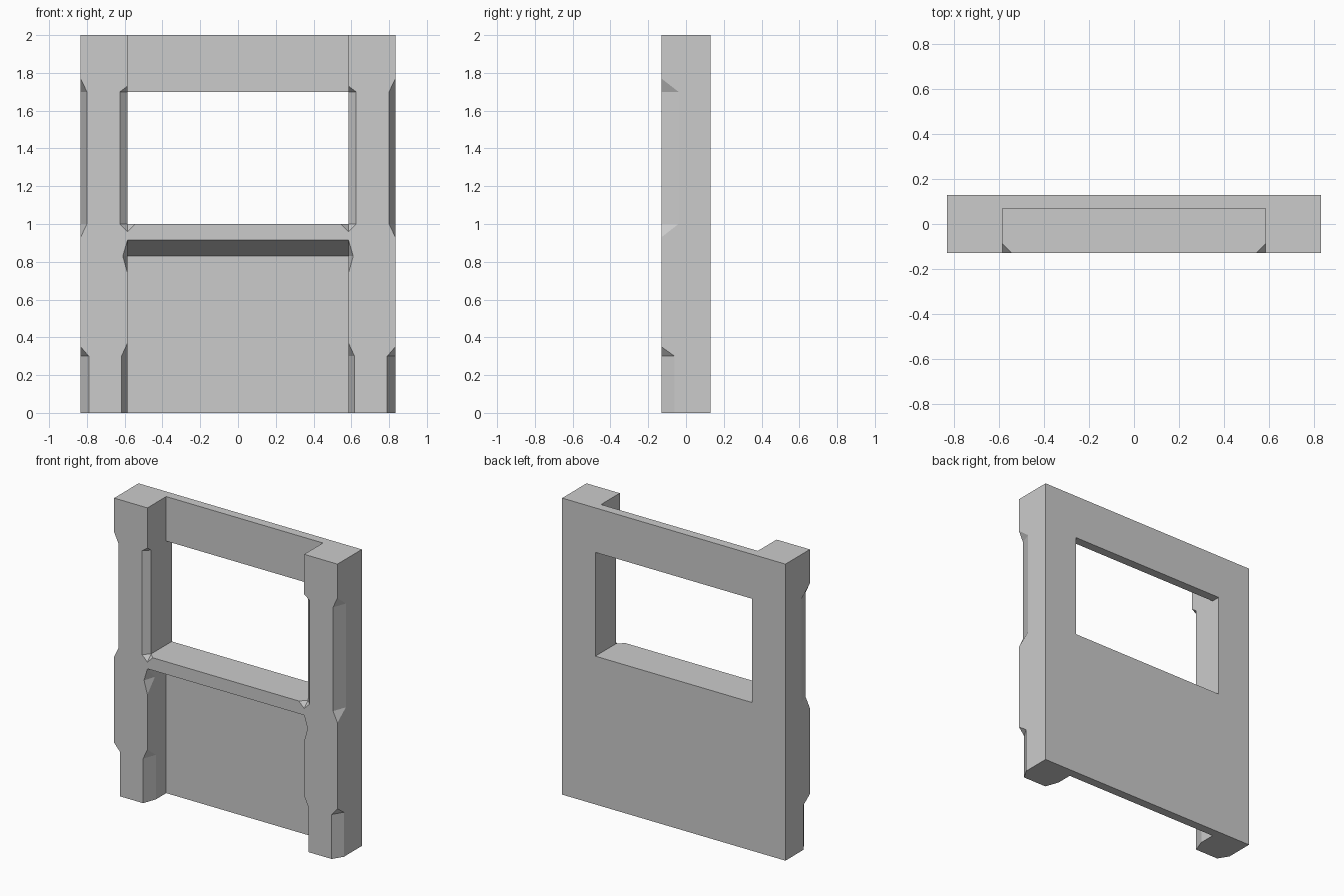
import bpy, bmesh

if "Cube" in bpy.data.objects:
    bpy.data.objects.remove(bpy.data.objects["Cube"])

W, D, H = 0.833, 0.13, 2.0     # half width, half depth, height
IN = 0.585                     # inner side of the pillars
BACK = 0.07                    # front of the thin back panel


def make_object(name, bm):
    bmesh.ops.recalc_face_normals(bm, faces=bm.faces)
    mesh = bpy.data.meshes.new(name)
    bm.to_mesh(mesh)
    bm.free()
    ob = bpy.data.objects.new(name, mesh)
    bpy.context.collection.objects.link(ob)
    return ob


def prism(name, profile, half):
    """Extrude a (y, z) profile across x."""
    bm = bmesh.new()
    face = bm.faces.new([bm.verts.new((-half, y, z)) for y, z in profile])
    res = bmesh.ops.extrude_face_region(bm, geom=[face])
    verts = [g for g in res["geom"] if isinstance(g, bmesh.types.BMVert)]
    bmesh.ops.translate(bm, verts=verts, vec=(2 * half, 0, 0))
    return make_object(name, bm)


def hull(name, points):
    bm = bmesh.new()
    for p in points:
        bm.verts.new(p)
    res = bmesh.ops.convex_hull(bm, input=bm.verts[:])
    loose = {g for g in res["geom_interior"] + res["geom_unused"]
             if isinstance(g, bmesh.types.BMVert)}
    bmesh.ops.delete(bm, geom=list(loose), context="VERTS")
    return make_object(name, bm)


def cut(target, cutter):
    mod = target.modifiers.new("cut", "BOOLEAN")
    mod.operation = "DIFFERENCE"
    mod.solver = "EXACT"
    mod.object = cutter
    cutter.hide_render = True
    bpy.context.view_layer.objects.active = target
    bpy.ops.object.modifier_apply(modifier=mod.name)
    bpy.data.objects.remove(cutter)


def notch(edge, inset, depth, rows, tips, extra=()):
    """Worn pillar edge: chamfer at heights `rows`, tapering out at `tips`.
    edge is the corner x; a positive inset goes towards +x. Cut on both sides."""
    out = 0.02 if inset < 0 else -0.02
    pts = list(extra)
    for z in rows:
        pts += [(edge + inset, -D, z), (edge, -D + depth, z)]
    pts += [(edge, -D, z) for z in tips]
    pts += [(edge + out, -D - 0.02, z) for z in (min(rows), max(rows))]
    for s in (1, -1):
        cut(wall, hull("notch_cutter", [(s * x, y, z) for x, y, z in pts]))


# Solid wall block
wall = prism("window_wall_panel", [(-D, 0), (D, 0), (D, H), (-D, H)], W)

# Window opening joined with the recess in front of the header
cut(wall, prism("window_cutter", [(-0.3, 1.0), (0.3, 1.0), (0.3, 1.7),
                                  (BACK, 1.7), (BACK, 2.1), (-0.3, 2.1)], IN))

# Lower recess with the sloped underside of the sill
cut(wall, prism("lower_recess_cutter", [(-0.3, -0.1), (BACK, -0.1), (BACK, 0.83),
                                        (-D, 0.915), (-0.3, 0.987)], IN))

# Outer pillar edges: beside the window and at the foot
notch(W, -0.033, 0.09, (1.0, 1.7), (0.93, 1.77))
notch(W, -0.043, 0.07, (-0.1, 0.3), (0.35,))

# Inner pillar edges: window (with nick in the sill), below the sill, foot
notch(IN, 0.04, 0.04, (1.0, 1.7), (0.96, 1.73), [(IN - 0.04, -D, 1.0)])
notch(IN, 0.025, 0.08, (0.83,), (0.74, 0.915))
notch(IN, 0.032, 0.09, (-0.1, 0.3), (0.37,))
